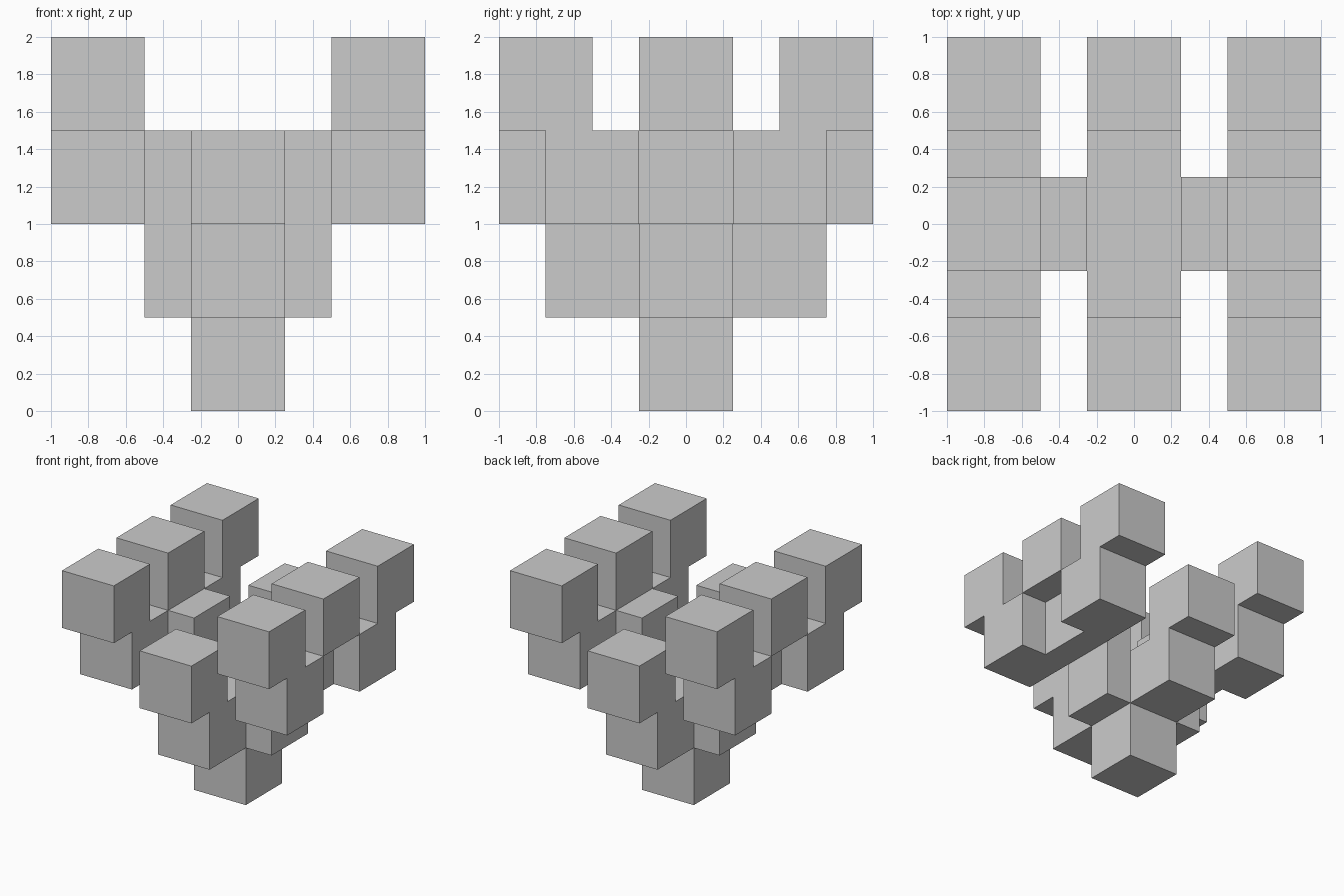
import bpy, bmesh
from itertools import product
from mathutils import Vector

if "Cube" in bpy.data.objects:
    bpy.data.objects.remove(bpy.data.objects["Cube"])

SIZE = 0.5      # edge of every block
CELL = 0.25     # blocks are staggered by half a block

# Block centres (x, y), mirrored to all quadrants, for each tier from the ground up
TIERS = {
    "base": [(0, 0)],
    "lower_branches": [(0.25, 0), (0, 0.5)],
    "middle_branches": [(0.5, 0), (0, 0.75), (0.75, 0.5)],
    "top_branches": [(0.75, 0), (0.75, 0.75)],
}


def block_cells(x, y, tier):
    """Grid cells filled by one block."""
    i, j, k = round(x / CELL) - 1, round(y / CELL) - 1, tier * 2
    return {(i + a, j + b, k + c) for a, b, c in product((0, 1), repeat=3)}


# Fill the grid with mirrored blocks
cells = set()
for tier, centres in enumerate(TIERS.values()):
    for (x, y), sx, sy in product(centres, (-1, 1), (-1, 1)):
        cells |= block_cells(x * sx, y * sy, tier)

# Skin only the exposed sides so the stack is one clean shell
bm = bmesh.new()
for cell in cells:
    for axis, side in product(range(3), (-1, 1)):
        n = Vector((0, 0, 0))
        n[axis] = side
        if tuple(int(c + d) for c, d in zip(cell, n)) in cells:
            continue
        u = Vector((0, 0, 0))
        u[(axis + 1) % 3] = 0.5
        v = n.cross(u)
        mid = Vector(cell) + Vector((0.5, 0.5, 0.5)) + n * 0.5
        corners = (mid - u - v, mid + u - v, mid + u + v, mid - u + v)
        bm.faces.new([bm.verts.new(p * CELL) for p in corners])

# Join the sides and merge flat regions
bmesh.ops.remove_doubles(bm, verts=bm.verts[:], dist=0.001)
bmesh.ops.dissolve_limit(bm, angle_limit=0.02, verts=bm.verts[:], edges=bm.edges[:])

mesh = bpy.data.meshes.new("branching_blocks")
bm.to_mesh(mesh)
bm.free()
bpy.context.collection.objects.link(bpy.data.objects.new("branching_blocks", mesh))
